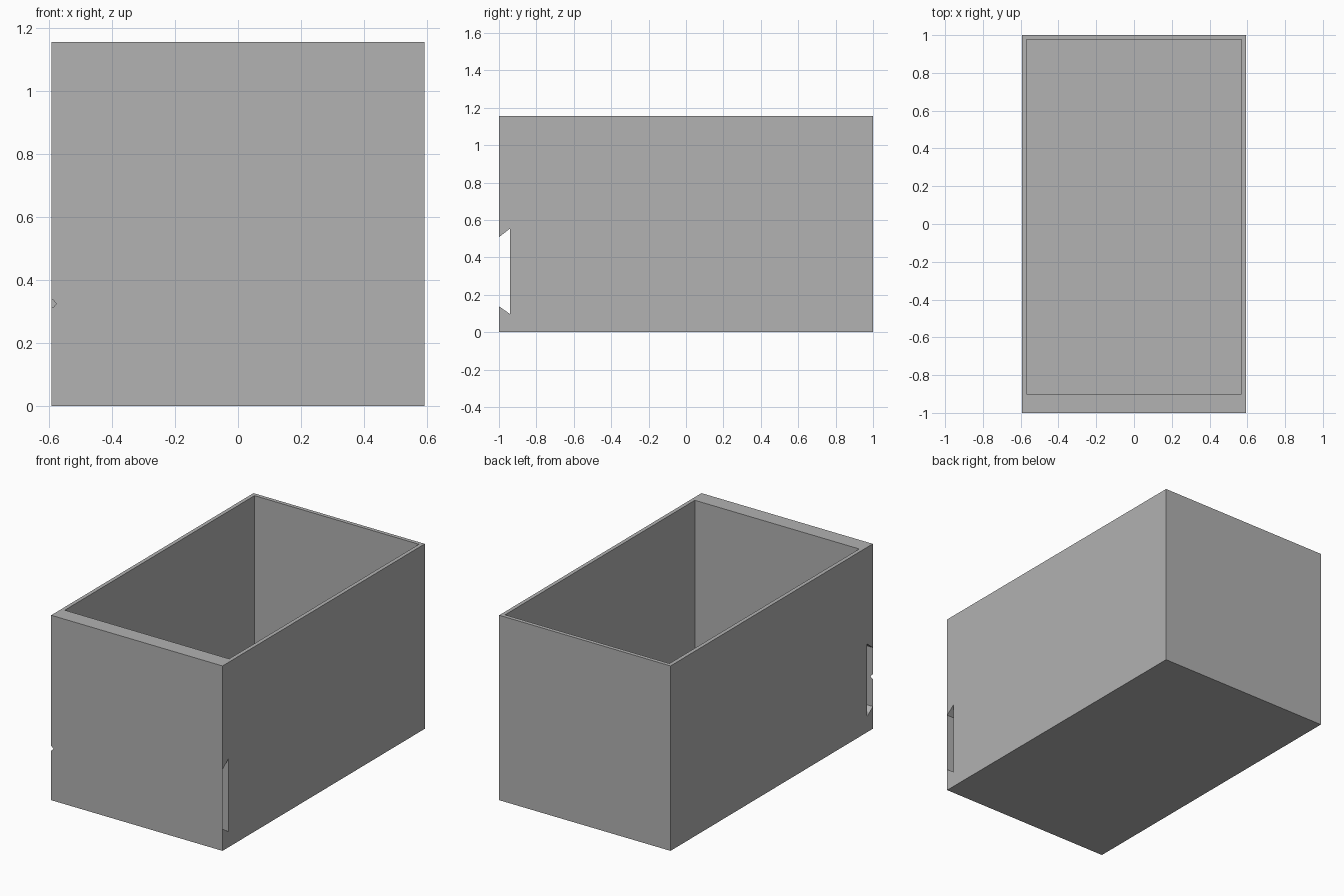
import bpy
import bmesh

if "Cube" in bpy.data.objects:
    bpy.data.objects.remove(bpy.data.objects["Cube"])

W, D, H = 0.593, 1.0, 1.157      # half width, half depth, height
WALL = 0.024

grey = bpy.data.materials.new("light grey")
grey.diffuse_color = (0.445, 0.445, 0.445, 1)
grey.use_nodes = True
grey.node_tree.nodes["Principled BSDF"].inputs["Base Color"].default_value = grey.diffuse_color


def prism(name, profile, x0, x1):
    """Extrude a (y, z) profile along x."""
    bm = bmesh.new()
    face = bm.faces.new([bm.verts.new((x0, y, z)) for y, z in profile])
    ext = bmesh.ops.extrude_face_region(bm, geom=[face])["geom"]
    bmesh.ops.translate(bm, vec=(x1 - x0, 0, 0),
                        verts=[v for v in ext if isinstance(v, bmesh.types.BMVert)])
    bmesh.ops.recalc_face_normals(bm, faces=bm.faces)
    return finish(name, bm)


def finish(name, bm):
    mesh = bpy.data.meshes.new(name)
    bm.to_mesh(mesh)
    bm.free()
    mesh.materials.append(grey)
    obj = bpy.data.objects.new(name, mesh)
    bpy.context.collection.objects.link(obj)
    return obj


# Bin shell: side profile with the dovetail slot running across the front wall
shell = prism("bin_shell", [
    (-D, 0), (D, 0), (D, H), (-D, H),
    (-D, 0.508), (-0.941, 0.554), (-0.941, 0.097), (-D, 0.139)], -W, W)

# Hollow interior, with a thicker front wall
cavity = prism("cavity_cutter", [
    (-0.9, WALL), (D - WALL, WALL), (D - WALL, H + 0.2), (-0.9, H + 0.2)],
    -W + WALL, W - WALL)
cavity.hide_render = True
cavity.hide_viewport = True
cut = shell.modifiers.new("hollow", "BOOLEAN")
cut.operation = "DIFFERENCE"
cut.solver = "EXACT"
cut.object = cavity

# Apply the cut, then open the front so one skin can cover it
graph = bpy.context.evaluated_depsgraph_get()
bm = bmesh.new()
bm.from_object(shell, graph)
shell.modifiers.clear()
front = [f for f in bm.faces if all(v.co.y < -D + 1e-4 for v in f.verts)]
bmesh.ops.delete(bm, geom=front, context="FACES")
bm.to_mesh(shell.data)
bm.free()
bpy.data.objects.remove(cavity)

# Front skin closing the slot, with a small notch in its left edge
bm = bmesh.new()
outline = [(-W, 0), (W, 0), (W, H), (-W, H),
           (-W, 0.338), (-W + 0.007, 0.336), (-W + 0.015, 0.325),
           (-W + 0.007, 0.314), (-W, 0.312)]
bm.faces.new([bm.verts.new((x, -D, z)) for x, z in outline])
finish("front_skin", bm)
